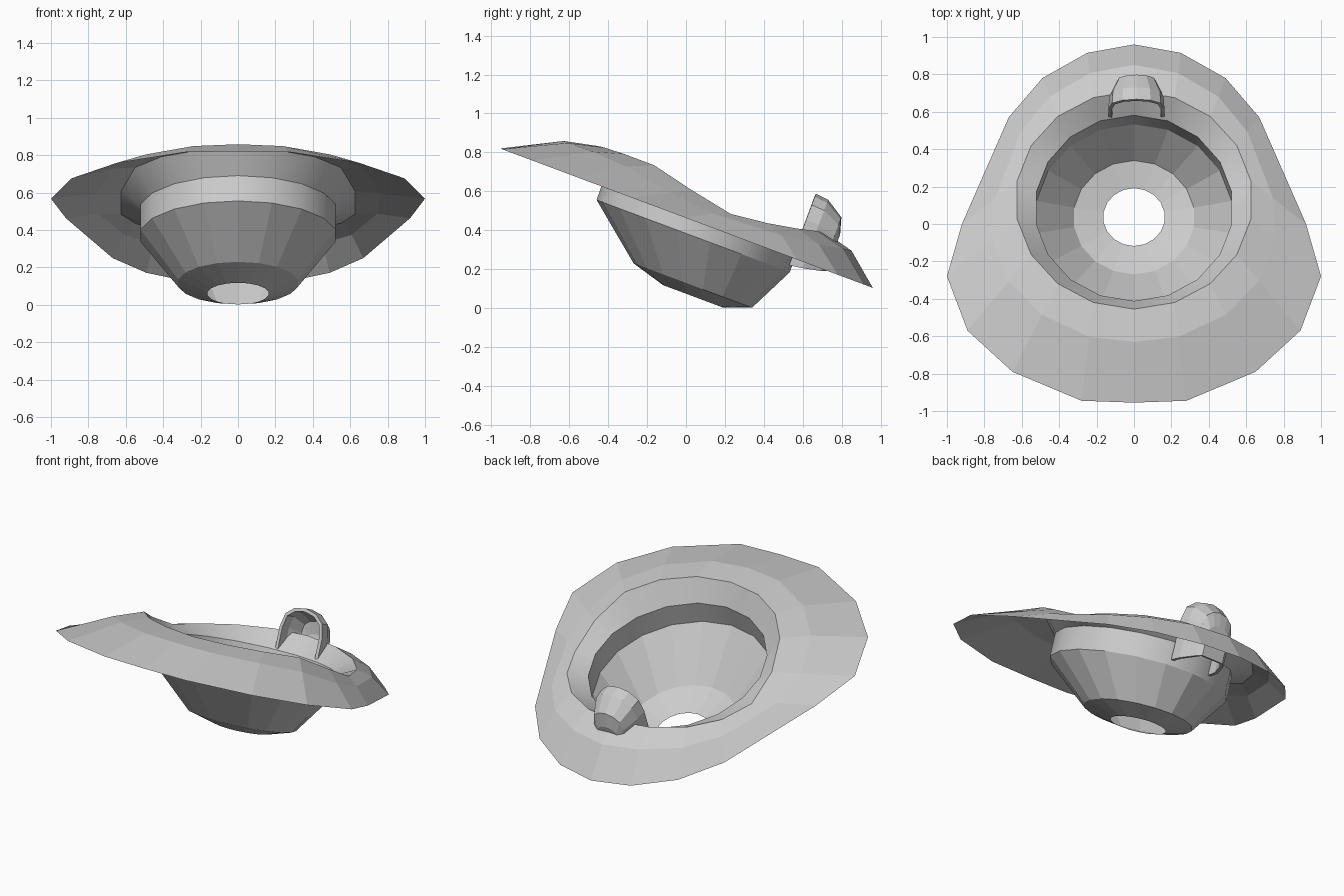
import bpy, bmesh, math
from mathutils import Vector

if "Cube" in bpy.data.objects:
    bpy.data.objects.remove(bpy.data.objects["Cube"])

SEG = 18
SLOPE = -0.374          # everything is tilted: front high, back low
TILT = math.atan(-SLOPE)


def plane_z(y):
    return 0.82 + SLOPE * (y + 0.955)


def disc_ring(cy, cz, r):
    """Tilted circle, starting at the back."""
    pts = []
    for k in range(SEG):
        a = 2 * math.pi * k / SEG
        dy = r * math.cos(TILT) * math.cos(a)
        pts.append((r * math.sin(a), cy + dy, cz + SLOPE * dy))
    return pts


def mirror_ring(half):
    """Full ring from the right half listed back to front."""
    return half + [(-x, y, z) for x, y, z in half[-2:0:-1]]


def loft(name, rings, closed=True, smooth=False, cap_last=False):
    bm = bmesh.new()
    loops = [[bm.verts.new(p) for p in ring] for ring in rings]
    n = len(loops[0])
    for a, b in zip(loops, loops[1:]):
        for i in range(n if closed else n - 1):
            j = (i + 1) % n
            bm.faces.new((a[i], a[j], b[j], b[i]))
    if cap_last:
        bm.faces.new(loops[-1])
    for f in bm.faces:
        f.smooth = smooth
    mesh = bpy.data.meshes.new(name)
    bm.to_mesh(mesh)
    bm.free()
    ob = bpy.data.objects.new(name, mesh)
    bpy.context.collection.objects.link(ob)
    return ob


# Brim: flat outer outline, raised ridge, wavy opening edge
outline = [(0, .96), (.25, .915), (.49, .78), (.67, .57), (.92, 0), (1, -.28),
           (.89, -.57), (.65, -.79), (.28, -.945), (0, -.955)]
lift_edge = [.195, .185, .16, .13, .107, .155, .21, .21, .205, .2]
lift_ridge = [.15, .145, .12, .095, .075, .10, .15, .16, .16, .16]
blend = [.56, .55, .52, .48, .40, .36, .35, .35, .35, .35]
outer, ridge, edge = [], [], []
for k, (x, y) in enumerate(outline):
    a = math.pi * k / 9
    ex, ey = .635 * math.sin(a), .128 + .583 * math.cos(a)
    t = blend[k]
    rx, ry = ex + (x - ex) * t, ey + (y - ey) * t
    outer.append((x, y, plane_z(y)))
    ridge.append((rx, ry, plane_z(ry) + lift_ridge[k]))
    edge.append((ex, ey, plane_z(ey) + lift_edge[k]))
outer, ridge, edge = map(mirror_ring, (outer, ridge, edge))
loft("brim", [outer, ridge, edge])

# Basin: flared collar, straight band, faceted bowl with a drain hole
band_top = disc_ring(.085, .505, .53)
band_bottom = disc_ring(.037, .37, .53)
loft("collar", [edge, band_top], smooth=True)
loft("band", [band_top, band_bottom], smooth=True)
loft("bowl", [band_bottom, disc_ring(.035, .116, .325), disc_ring(.037, .06, .165)])

# Hood: open-fronted arched shell over the back edge
origin = Vector((.013, .53, .22))
back = Vector((0, math.cos(TILT), -math.sin(TILT)))
up = Vector((0, math.sin(TILT), math.cos(TILT)))


def arch(u, width, height, foot):
    spring = height - min(width, height * .6) * .95
    prof = [(-width, foot)]
    for i in range(7):
        a = math.pi * (1 - i / 6)
        prof.append((width * math.cos(a), spring + (height - spring) * math.sin(a) ** .8
                     if 0 < i < 6 else spring))
    prof.append((width, foot))
    return [origin + Vector((x, 0, 0)) + back * u + up * v for x, v in prof]


hood = loft("hood", [arch(0, .150, .392, 0), arch(.07, .145, .385, .01),
                     arch(.165, .105, .325, .03), arch(.19, .075, .24, .04)],
            closed=False, cap_last=True)
mod = hood.modifiers.new("thickness", 'SOLIDIFY')
mod.thickness = .02
mod.offset = 1   # faces wind inward or outward; the shell grows on the inside
bm = bmesh.new()
bm.from_mesh(hood.data)
bmesh.ops.recalc_face_normals(bm, faces=bm.faces)
mid = origin + back * .08 + up * .2
if sum((f.calc_center_median() - mid).dot(f.normal) for f in bm.faces) > 0:
    bmesh.ops.reverse_faces(bm, faces=bm.faces)
bm.to_mesh(hood.data)
bm.free()
mod.use_flip_normals = True
